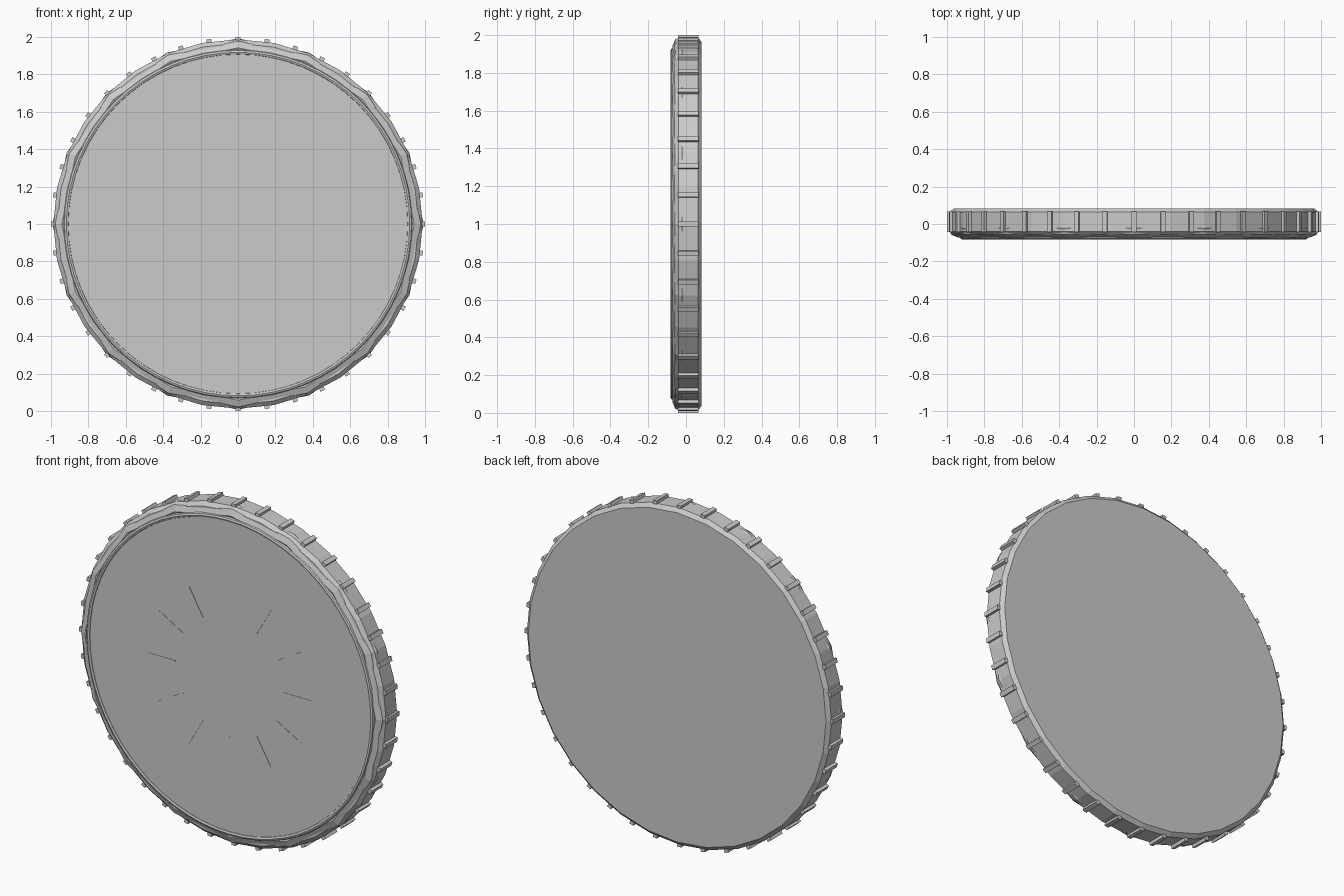
import bpy, bmesh, math
from mathutils import Matrix, Vector

if "Cube" in bpy.data.objects:
    bpy.data.objects.remove(bpy.data.objects["Cube"])

C = Vector((0, 0, 1))


def lathe(name, profile, sides, closed=False):
    """Revolve (radius, y) points about the disc axis; cap the ends unless closed."""
    bm = bmesh.new()
    rings = []
    for r, y in profile:
        rings.append([bm.verts.new(C + Vector((r * math.sin(a), y, r * math.cos(a))))
                      for a in (2 * math.pi * i / sides for i in range(sides))])
    pairs = list(zip(rings, rings[1:]))
    if closed:
        pairs.append((rings[-1], rings[0]))
    else:
        bm.faces.new(rings[0])
        bm.faces.new(rings[-1])
    for a, b in pairs:
        for i in range(sides):
            j = (i + 1) % sides
            bm.faces.new((a[i], a[j], b[j], b[i]))
    return finish(name, bm)


def finish(name, bm):
    bmesh.ops.recalc_face_normals(bm, faces=bm.faces)
    me = bpy.data.meshes.new(name)
    bm.to_mesh(me)
    bm.free()
    ob = bpy.data.objects.new(name, me)
    bpy.context.collection.objects.link(ob)
    return ob


def circle(radius, y, r, n):
    return [(radius + r * math.cos(2 * math.pi * k / n), y + r * math.sin(2 * math.pi * k / n))
            for k in range(n)]


def radial_boxes(name, count, r0, r1, y0, y1, width):
    """Boxes spread evenly around the axis, each running from r0 to r1."""
    bm = bmesh.new()
    for i in range(count):
        m = (Matrix.Translation(C) @ Matrix.Rotation(2 * math.pi * i / count, 4, 'Y')
             @ Matrix.Translation((0, (y0 + y1) / 2, (r0 + r1) / 2))
             @ Matrix.Diagonal((width, y1 - y0, r1 - r0, 1)))
        bmesh.ops.create_cube(bm, size=1, matrix=m)
    return finish(name, bm)


# main disc with chamfered edges
lathe("disc_body", [(0.965, -0.06), (0.987, -0.04), (0.987, 0.063), (0.965, 0.082)], 32)

# coarse rounded rim on the front
lathe("front_rim", circle(0.942, -0.022, 0.05, 8), 16, closed=True)

# raised front plate and its thin border ring
lathe("front_plate", [(0.92, -0.075), (0.92, 0.0)], 64)
lathe("border_ring", circle(0.918, -0.068, 0.014, 8), 64, closed=True)

# grip ridges around the edge
radial_boxes("edge_ridges", 40, 0.96, 1.0, -0.042, 0.066, 0.026)

# faint radial marks on the plate
radial_boxes("face_marks", 12, 0.35, 0.53, -0.077, -0.07, 0.004)
